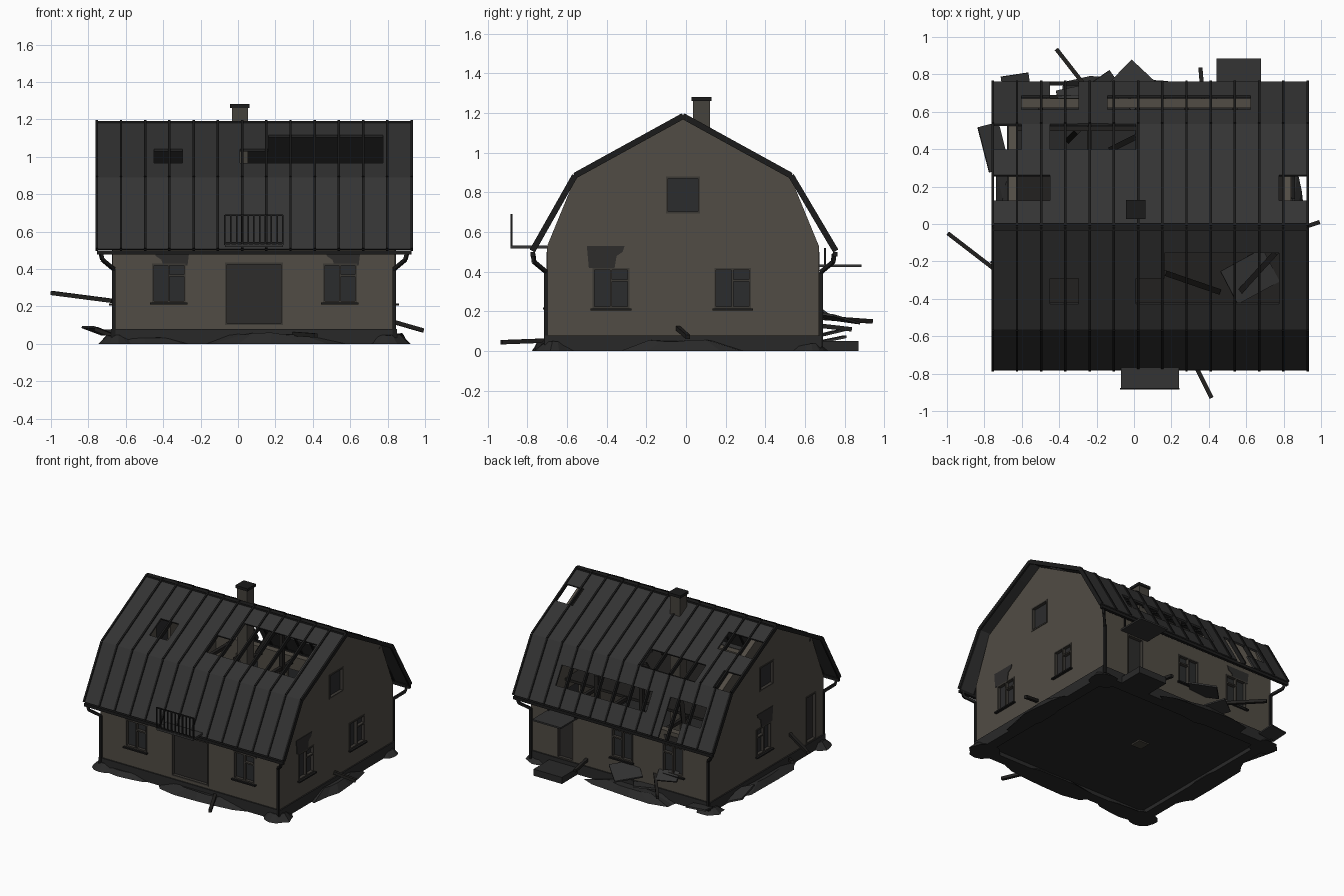
import bpy, bmesh, math, random
from mathutils import Vector, Matrix

random.seed(4)
cube = bpy.data.objects.get("Cube")
if cube:
    bpy.data.objects.remove(cube, do_unlink=True)


def material(name, r, g, b):
    m = bpy.data.materials.new(name)
    m.use_nodes = True
    m.diffuse_color = (r, g, b, 1)
    m.node_tree.nodes["Principled BSDF"].inputs["Base Color"].default_value = (r, g, b, 1)
    return m


PLASTER = material("weathered plaster", .082, .072, .058)
ROOF = material("sheet roofing", .033, .033, .033)
BLACK = material("black metal", .011, .011, .011)
STONE = material("dark foundation", .022, .022, .022)
GLASS = material("dark glass", .024, .025, .026)
FRAME = material("window frame", .045, .041, .035)
SOOT = material("soot", .026, .025, .024)
BRICK = material("chimney brick", .06, .054, .045)
WOOD = material("charred wood", .016, .015, .014)

# House outline
X0, X1, Y0, Y1 = -.67, .84, -.70, .67
T = .05


def finish(name, bm, mat):
    bmesh.ops.recalc_face_normals(bm, faces=bm.faces)
    me = bpy.data.meshes.new(name)
    bm.to_mesh(me)
    bm.free()
    me.materials.append(mat)
    ob = bpy.data.objects.new(name, me)
    bpy.context.collection.objects.link(ob)
    return ob


def add_box(bm, a, b):
    a, b = Vector(a), Vector(b)
    size = b - a
    m = Matrix.Translation((a + b) / 2) @ Matrix.Diagonal((*map(abs, size), 1))
    bmesh.ops.create_cube(bm, size=1, matrix=m)


def add_beam(bm, p, q, w, h=None):
    p, q = Vector(p), Vector(q)
    d = q - p
    rot = d.to_track_quat('X', 'Z').to_matrix().to_4x4()
    m = Matrix.Translation((p + q) / 2) @ rot @ Matrix.Diagonal((d.length, w, h or w, 1))
    bmesh.ops.create_cube(bm, size=1, matrix=m)


def boxes(name, mat, *pairs):
    bm = bmesh.new()
    for a, b in pairs:
        add_box(bm, a, b)
    return finish(name, bm, mat)


def beams(name, mat, w, *pairs, h=None):
    bm = bmesh.new()
    for p, q in pairs:
        add_beam(bm, p, q, w, h)
    return finish(name, bm, mat)


# Point on a house side: u along the wall, d outward, z up
def on(side, u, d, z):
    return {"front": (u, Y0 - d, z), "back": (u, Y1 + d, z),
            "left": (X1 + d, u, z), "right": (X0 - d, u, z)}[side]


def panel(name, mat, side, pts, d0, d1):
    bm = bmesh.new()
    a = [bm.verts.new(on(side, u, d0, z)) for u, z in pts]
    b = [bm.verts.new(on(side, u, d1, z)) for u, z in pts]
    bm.faces.new(a)
    bm.faces.new(b[::-1])
    for i in range(len(pts)):
        j = (i + 1) % len(pts)
        bm.faces.new((a[i], a[j], b[j], b[i]))
    return finish(name, bm, mat)


# Walls
gable = [(Y0, .05), (Y0, .53), (-.56, .87), (-.015, 1.175), (.53, .87), (Y1, .53), (Y1, .05)]
low = [(X0 + T, .05), (X0 + T, .53), (X1 - T, .53), (X1 - T, .05)]
walls = {s: panel(s + "_wall", PLASTER, s, gable if s in ("left", "right") else low, -T, 0)
         for s in ("front", "back", "left", "right")}

# Openings: side, centre, width, bottom, top, kind
openings = [
    ("front", -.37, .18, .22, .43, "window"), ("front", .545, .18, .22, .43, "window"),
    ("front", .085, .31, .10, .435, "door"),
    ("back", .07, .18, .21, .43, "window"), ("back", -.36, .18, .21, .43, "window"),
    ("back", .55, .14, .08, .42, "door"),
    ("left", -.378, .185, .215, .42, "window"), ("left", .235, .185, .215, .42, "window"),
    ("left", -.015, .17, .695, .88, "attic"), ("right", -.015, .17, .695, .88, "attic"),
    ("right", .02, .18, .215, .42, "window"), ("right", -.55, .12, .08, .44, "door")]

for side, wall in walls.items():
    bm = bmesh.new()
    for s, c, w, z0, z1, kind in openings:
        if s == side:
            add_box(bm, on(s, c - w / 2, -.1, z0), on(s, c + w / 2, .05, z1))
    cutter = finish("opening_cutter", bm, STONE)
    cutter.hide_render = True
    mod = wall.modifiers.new("openings", 'BOOLEAN')
    mod.operation, mod.solver, mod.object = 'DIFFERENCE', 'EXACT', cutter
    dg = bpy.context.evaluated_depsgraph_get()
    cut_mesh = bpy.data.meshes.new_from_object(wall.evaluated_get(dg))
    wall.modifiers.clear()
    wall.data = cut_mesh
    bpy.data.objects.remove(cutter, do_unlink=True)

for s, c, w, z0, z1, kind in openings:
    a, b, f = c - w / 2, c + w / 2, .01
    name = s + "_" + kind
    fill = SOOT if kind == "door" else GLASS
    boxes(name + "_pane", fill, (on(s, a, -.03, z0), on(s, b, -.02, z1)))
    bars = [(a, z0, a + f, z1), (b - f, z0, b, z1), (a, z1 - f, b, z1), (a, z0, b, z0 + f)]
    if kind == "window":
        bars += [(c - .005, z0, c + .005, z1), (c, z1 - .07, b, z1 - .06)]
        boxes(name + "_sill", BLACK, (on(s, a - .01, 0, z0 - .01), on(s, b + .01, .02, z0)))
    boxes(name + "_frame", FRAME,
          *[(on(s, u0, -.025, v0), on(s, u1, .004, v1)) for u0, v0, u1, v1 in bars])

# Soot above burnt windows
for s, c in (("front", .545), ("front", -.37), ("left", -.39), ("right", .02), ("back", -.36)):
    top = .5 if s in ("front", "back") else .53
    flip = -1 if s == "front" else 1
    shape = [(-.10, .42), (-.11, top), (.08, top), (.07, top - .03), (.04, top - .05), (.03, .42)]
    panel(s + "_soot", SOOT, s, [(c + flip * u, z) for u, z in shape], 0, .004)

# Foundation and floors
boxes("foundation", STONE,
      ((X0 - .01, Y0 - .01, 0), (X1 + .01, Y0 + .07, .08)),
      ((X0 - .01, Y1 - .07, 0), (X1 + .01, Y1 + .01, .08)),
      ((X0 - .01, Y0, 0), (X0 + .07, Y1, .08)), ((X1 - .07, Y0, 0), (X1 + .01, Y1, .08)))
boxes("ground_floor", STONE, ((X0 + .02, Y0 + .02, .03), (X1 - .02, Y1 - .02, .06)))
boxes("attic_floor", WOOD, ((X0 + T, Y0 + T, .49), (X1 - T, .33, .51)))
beams("floor_joists", WOOD, .025, *[((x, .3, .49), (x, Y1 - T, .49)) for x in (-.5, -.24, .02, .28, .54)])

# Gambrel roof laid in sheets, with missing ones
prof = [(-.775, .505), (-.56, .885), (-.015, 1.185), (.53, .885), (.755, .505)]
RX0, RX1, COLS = -.755, .928, 11
missing = {(1, 1): (2, 5, 6, 7, 8, 9), (1, 2): (6, 7, 8, 9), (2, 1): (0, 1, 10),
           (2, 3): (0, 2, 3, 4), (3, 1): (1, 2, 4, 5, 6, 7, 8), (3, 2): (2,)}
bm = bmesh.new()
for seg, rows in enumerate((3, 4, 4, 3)):
    p, q = Vector(prof[seg]), Vector(prof[seg + 1])
    for r in range(rows):
        lo, hi = p.lerp(q, r / rows), p.lerp(q, (r + 1) / rows)
        for c in range(COLS):
            if c in missing.get((seg, r), ()):
                continue
            xa, xb = (RX0 + (RX1 - RX0) * k / COLS for k in (c, c + 1))
            bm.faces.new([bm.verts.new(v) for v in
                          ((xa, *lo), (xb, *lo), (xb, *hi), (xa, *hi))])
bmesh.ops.remove_doubles(bm, verts=bm.verts, dist=.001)
roof = finish("roof_sheets", bm, ROOF)
sol = roof.modifiers.new("thickness", 'SOLIDIFY')
sol.thickness, sol.offset = .014, 0

# Standing seams, ridge cap, purlins and gutters
seam_x = [RX0 + (RX1 - RX0) * i / 13 for i in range(14)]
beams("roof_seams", BLACK, .013,
      *[((x, *prof[i]), (x, *prof[i + 1])) for x in seam_x for i in range(4)], h=.03)
beams("ridge_cap", BLACK, .04, ((RX0, -.015, 1.186), (RX1, -.015, 1.186)), h=.014)
beams("purlins", WOOD, .025,
      *[((X0, y, z), (X1, y, z)) for y, z in ((-.54, .86), (.51, .86), (-.015, 1.155))])
beams("gutters", BLACK, .022, *[((RX0, y, .488), (RX1, y, .488)) for y in (-.772, .752)])

# Downpipes at the four corners
pipes = []
for x, sx in ((X0 + .005, -1), (X1 - .005, 1)):
    for y, sy in ((Y0 - .006, -1), (Y1 + .012, 1)):
        path = [(x + sx * .07, y + sy * .065, .49), (x + sx * .06, y + sy * .06, .45),
                (x, y, .40), (x, y, .02)]
        pipes += list(zip(path, path[1:]))
beams("downpipes", BLACK, .018, *pipes)

# Chimney
boxes("chimney", BRICK, ((-.033, .035, .02), (.053, .12, 1.262)))
boxes("chimney_cap", BLACK, ((-.042, .027, 1.262), (.062, .128, 1.282)))

# Front balcony
boxes("balcony_slab", ROOF, ((-.07, -.885, .517), (.24, Y0, .533)))
rail = [((-.07, -.88, z), (.24, -.88, z)) for z in (.54, .687)]
rail += [((-.07 + .031 * i, -.88, .53), (-.07 + .031 * i, -.88, .69)) for i in range(11)]
beams("balcony_railing", BLACK, .008, *rail)

# Back porch
boxes("porch_step", STONE, ((.44, Y1, 0), (.68, .87, .05)))
boxes("porch_canopy", ROOF, ((.44, Y1, .424), (.68, .885, .436)))
beams("canopy_brackets", BLACK, .01, *[((x, .70, .436), (x, .70, .52)) for x in (.45, .67)])

# Rubble heaps: centre, radii, height
heaps = [(.18, -.69, .42, .10, .06), (-.5, -.68, .26, .08, .035), (.84, -.02, .085, .36, .06),
         (-.67, .02, .09, .42, .05), (-.05, .69, .42, .11, .05), (.8, -.66, .12, .11, .05),
         (-.64, -.66, .11, .11, .05), (-.64, .63, .11, .1, .04), (.8, .62, .12, .1, .04)]
for cx, cy, rx, ry, h in heaps:
    bm = bmesh.new()
    bmesh.ops.create_cone(bm, cap_ends=True, segments=14, radius1=1, radius2=.55, depth=1)
    for v in bm.verts:
        k = random.uniform(.78, 1.02)
        top = v.co.z > 0
        v.co = (cx + v.co.x * rx * k, cy + v.co.y * ry * k, h * k if top else 0)
    finish("rubble_heap", bm, STONE)

# Fallen planks
beams("fallen_planks", WOOD, .022,
      ((-.995, -.05, .272), (-.67, -.30, .23)), ((.84, -.04, .115), (.99, .01, .072)),
      ((.28, -.66, .055), (.415, -.93, .045)), ((-.415, .935, .15), (-.20, .66, .17)),
      ((.37, .66, .13), (.355, .835, .11)), ((-.76, -.2, .08), (-.66, -.3, .04)))
beams("attic_debris", WOOD, .03,
      ((.16, -.26, .9), (.45, -.36, .53)), ((.55, -.38, .52), (.76, -.15, .75)),
      ((-.12, .4, .6), (.02, .47, .88)), ((.02, .5, .06), (.02, .5, .86)),
      ((.4, .5, .06), (.4, .5, .7)), ((-.35, .45, .06), (-.3, .5, .8)))

# Torn roof sheets on the ground: centre, size, tilt
sheets = [((-.75, .41, .07), (.12, .25), (0, .35, .25)), ((-.63, .74, .06), (.15, .12), (.2, 0, .15)),
          ((-.01, .74, .17), (.2, .2), (-.2, .1, .8)), ((-.15, .72, .09), (.15, .15), (.2, -.1, .6)),
          ((-.33, .69, .2), (.16, .09), (-.6, .1, .2)), ((.62, -.28, .54), (.26, .2), (.1, .2, .5))]
for loc, (w, d), tilt in sheets:
    bm = bmesh.new()
    rot = Matrix.Rotation(tilt[2], 4, 'Z') @ Matrix.Rotation(tilt[1], 4, 'Y') @ Matrix.Rotation(tilt[0], 4, 'X')
    bmesh.ops.create_cube(bm, size=1, matrix=Matrix.Translation(loc) @ rot @ Matrix.Diagonal((w, d, .012, 1)))
    finish("torn_sheet", bm, ROOF)
